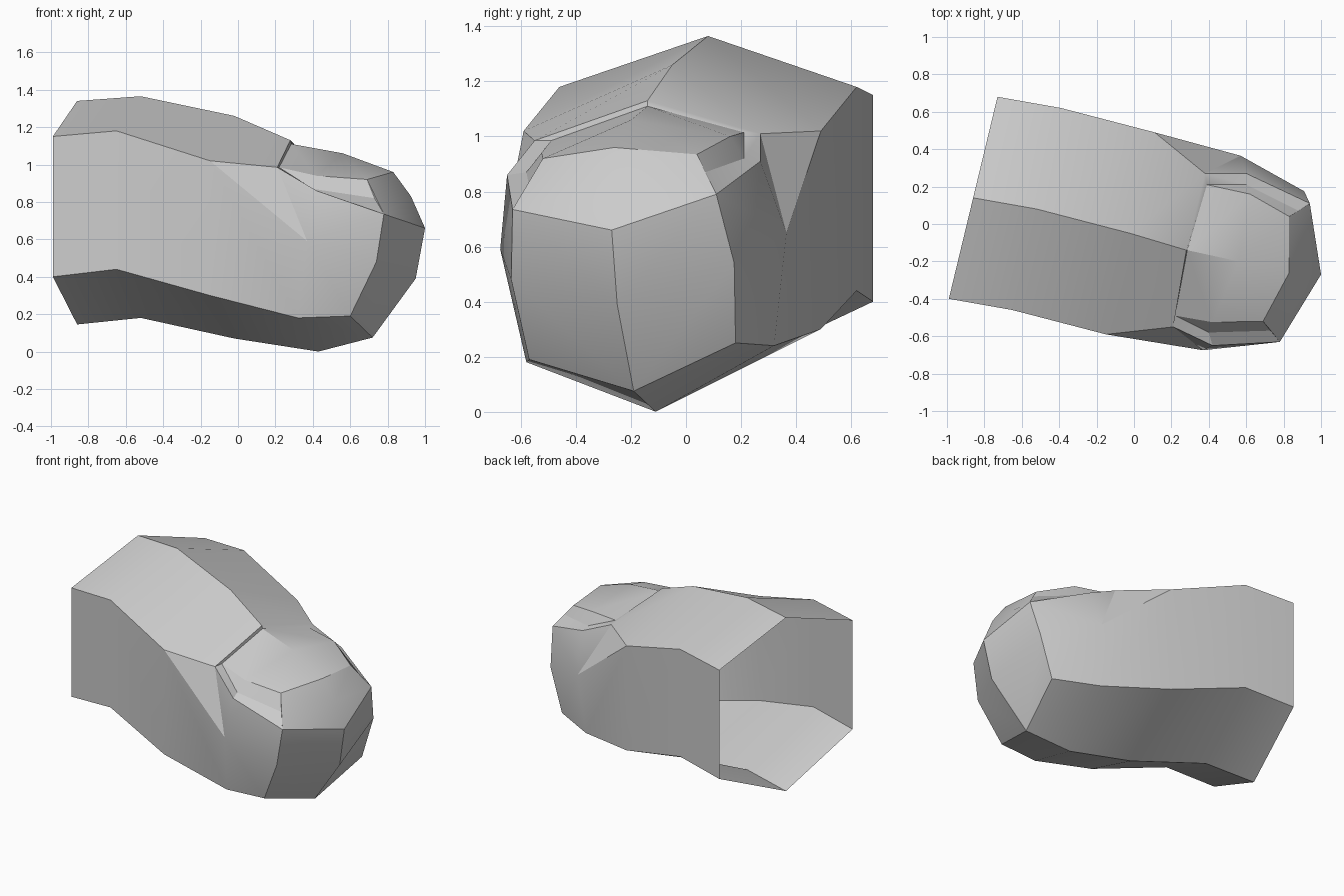
import bpy, bmesh
from mathutils import Vector

if "Cube" in bpy.data.objects:
    bpy.data.objects.remove(bpy.data.objects["Cube"], do_unlink=True)

grey = bpy.data.materials.new("plain grey")
grey.use_nodes = True
grey.diffuse_color = (0.6, 0.6, 0.6, 1)
grey.node_tree.nodes["Principled BSDF"].inputs["Base Color"].default_value = grey.diffuse_color

points = {}

# Six-sided sections of the shaft: top, shoulders, lower corners and belly.
# Suffix f is the front side, b the back side.
def add_section(name, x, y, top, shoulder, low, belly):
    half = Vector((0.13, 0.54))
    centre = Vector((x, y))
    points["top" + name] = (x, y, top)
    points["belly" + name] = (x, y, belly)
    for side, sign in (("f", -1), ("b", 1)):
        px, py = centre + half * sign
        points["shoulder" + name + side] = (px, py, shoulder)
        points["low" + name + side] = (px, py, low)

add_section("A", -0.86, 0.14, 1.34, 1.15, 0.40, 0.145)
add_section("B", -0.52, 0.08, 1.365, 1.18, 0.44, 0.18)
add_section("C", -0.02, -0.05, 1.26, 1.02, 0.30, 0.07)

# Knuckle section where the nail begins
points.update(
    topD=(0.28, -0.14, 1.13), bellyD=(0.43, -0.11, 0.0),
    shoulderDf=(0.21, -0.55, 0.985), shoulderDb=(0.38, 0.27, 1.01),
    sideDf=(0.37, -0.675, 0.59), sideDb=(0.57, 0.365, 0.65),
    lowDf=(0.32, -0.58, 0.18), lowDb=(0.54, 0.32, 0.24))

# Rounded tip
points.update(
    bellyE=(0.72, -0.19, 0.075), tip=(1.0, -0.27, 0.66),
    chin=(0.95, -0.25, 0.39), brow=(0.925, -0.27, 0.83),
    shoulderEf=(0.78, -0.63, 0.735), shoulderEb=(0.94, 0.11, 0.79),
    sideEf=(0.74, -0.635, 0.48), sideEb=(0.91, 0.175, 0.54),
    lowEf=(0.60, -0.57, 0.19), lowEb=(0.82, 0.18, 0.25))

# Skin folds and grooves beside the nail
points.update(
    foldf=(0.42, -0.65, 0.86), foldb=(0.60, 0.27, 0.91),
    groovef=(0.40, -0.58, 0.87), grooveb=(0.60, 0.21, 0.92),
    heelf=(0.73, -0.57, 0.82), heelb=(0.88, 0.07, 0.87))

# Nail plate: root, middle and free edge
points.update(
    rootf=(0.22, -0.49, 0.985), root=(0.285, -0.14, 1.11), rootb=(0.39, 0.21, 1.015),
    midf=(0.42, -0.525, 0.94), mid=(0.56, -0.20, 1.06), midb=(0.62, 0.16, 1.0),
    edgef=(0.69, -0.52, 0.92), edge=(0.83, -0.26, 0.96), edgeb=(0.83, 0.04, 0.935))


def both_sides(rows):
    """Repeat each face for the front and back side; * marks the side."""
    return [row.replace("*", side).split() for row in rows for side in "fb"]


def build(name, faces, looks_up=False):
    bm = bmesh.new()
    verts = {}
    for face in faces:
        for key in face:
            if key not in verts:
                verts[key] = bm.verts.new(points[key])
        bm.faces.new([verts[key] for key in face])
    bmesh.ops.recalc_face_normals(bm, faces=bm.faces[:])
    bm.normal_update()
    # Make sure the open shell faces outwards
    centre = sum((v.co for v in bm.verts), Vector()) / len(bm.verts)
    score = 0
    for f in bm.faces:
        outward = Vector((0, 0, 1)) if looks_up else f.calc_center_median() - centre
        score += f.normal.dot(outward) * f.calc_area()
    if score < 0:
        bmesh.ops.reverse_faces(bm, faces=bm.faces[:])
    mesh = bpy.data.meshes.new(name)
    bm.to_mesh(mesh)
    bm.free()
    mesh.materials.append(grey)
    obj = bpy.data.objects.new(name, mesh)
    bpy.context.collection.objects.link(obj)
    bpy.ops.object.select_all(action="DESELECT")
    obj.select_set(True)
    bpy.context.view_layer.objects.active = obj
    bpy.ops.object.shade_smooth_by_angle(angle=0.5)
    return obj


# Shaft, open at its cut end
skin = []
for a, b in ("AB", "BC"):
    skin += [f"top{a} top{b} shoulder{b}* shoulder{a}*",
             f"shoulder{a}* shoulder{b}* low{b}* low{a}*"]
for a, b in ("AB", "BC", "CD", "DE"):
    skin.append(f"low{a}* low{b}* belly{b} belly{a}")

# Last joint: knuckle, flanks and tip
skin += [
    "topC topD shoulderD* shoulderC*",
    "shoulderC* shoulderD* sideD*",
    "shoulderC* sideD* lowD* lowC*",
    "shoulderD* fold* sideD*",
    "fold* shoulderE* sideD*",
    "shoulderE* sideE* sideD*",
    "sideD* sideE* lowE* lowD*",
    "shoulderE* tip chin sideE*",
    "sideE* chin bellyE lowE*",
    "shoulderE* brow tip",
    "edge* edge brow shoulderE*",
    "edge* shoulderE* heel*",
]
# Nail bed: rim behind the root and the side grooves
skin += [
    "topD root root* shoulderD*",
    "shoulderD* groove* fold*",
    "groove* heel* shoulderE* fold*",
    "shoulderD* root* groove*",
]
build("finger_skin", both_sides(skin))

# Nail plate with its side walls
nail = [
    "root mid mid* root*",
    "mid edge edge* mid*",
    "root* mid* groove*",
    "mid* edge* heel* groove*",
]
build("nail", both_sides(nail), looks_up=True)
